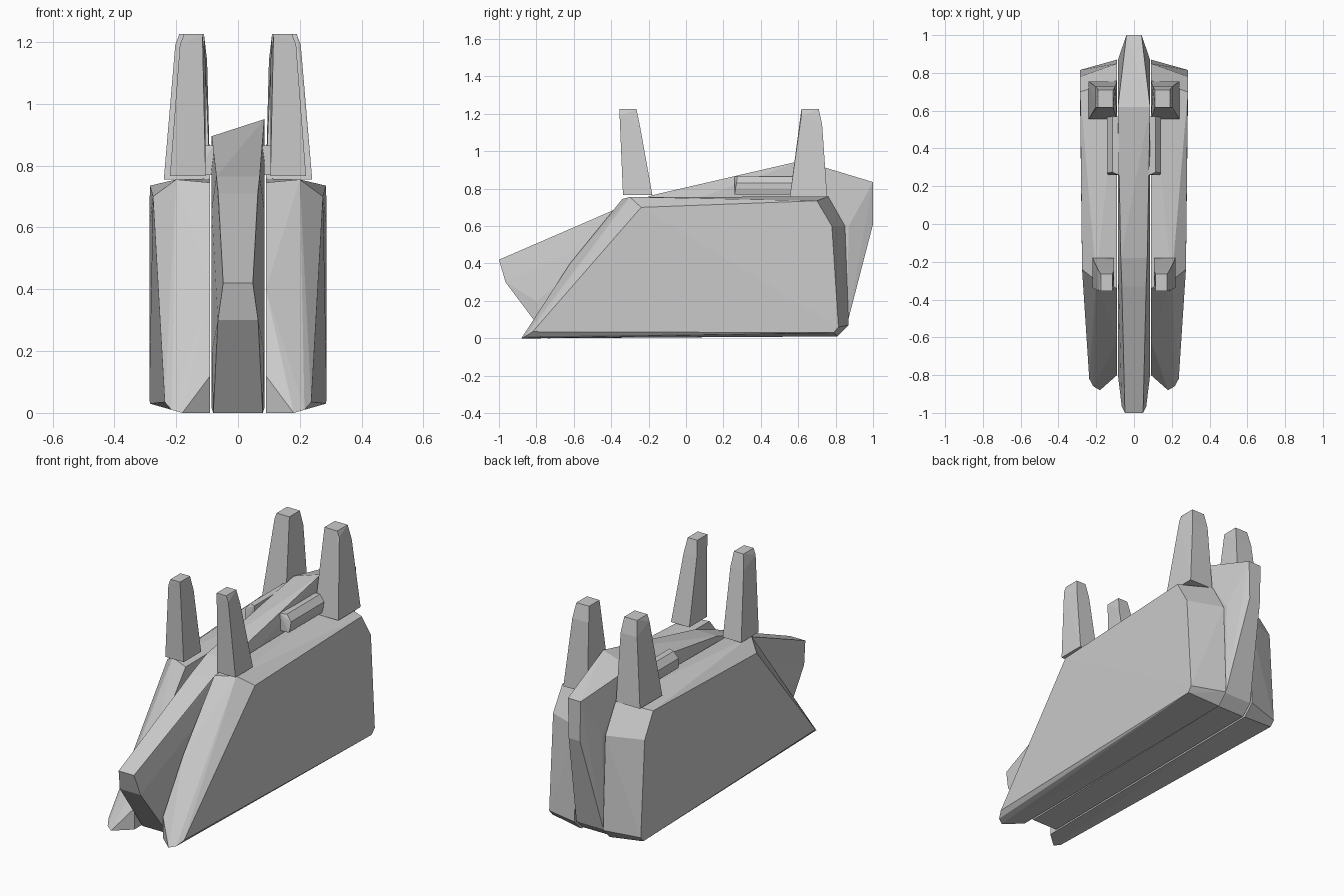
import bpy, bmesh, math


def hull(name, points, mirror=False):
    """Flat-faced convex solid around the given corner points."""
    bm = bmesh.new()
    for p in points:
        bm.verts.new(p)
    res = bmesh.ops.convex_hull(bm, input=bm.verts)
    loose = [v for v in bm.verts if not v.link_faces]
    bmesh.ops.delete(bm, geom=loose, context='VERTS')
    bmesh.ops.dissolve_limit(bm, angle_limit=math.radians(1.5),
                             verts=bm.verts, edges=bm.edges)
    bmesh.ops.recalc_face_normals(bm, faces=bm.faces)
    me = bpy.data.meshes.new(name)
    bm.to_mesh(me)
    bm.free()
    ob = bpy.data.objects.new(name, me)
    bpy.context.collection.objects.link(ob)
    if mirror:
        ob.modifiers.new("mirror", 'MIRROR')
    return ob


def section(x, yz):
    return [(x, y, z) for y, z in yz]


# Side slabs: inner profile, front ridge and outer face
slab = section(0.09, [(-0.80, 0.0), (-0.80, 0.12), (-0.62, 0.40), (-0.34, 0.745),
                      (0.76, 0.758), (0.85, 0.60), (0.87, 0.07), (0.81, 0.01)])
slab += [(0.18, -0.88, 0.0), (0.215, -0.86, 0.01), (0.20, -0.30, 0.755)]
slab += [(0.237, -0.82, 0.035), (0.275, -0.24, 0.70), (0.285, 0.70, 0.735),
         (0.287, 0.78, 0.60), (0.287, 0.815, 0.06), (0.285, 0.79, 0.03)]
hull("side_slab", slab, mirror=True)

# Central keel with a slightly tilted crest: half width, y, z
keel = [(0.048, -1.0, 0.42), (0.065, -0.965, 0.30), (0.08, -0.77, 0.065),
        (0.08, -0.74, 0.0), (0.064, -0.33, 0.71), (0.07, -0.18, 0.765),
        (0.085, -0.80, 0.20), (0.085, -0.18, 0.66),
        (0.085, 0.86, 0.07), (0.085, 0.80, 0.015),
        (0.085, 0.87, 0.60), (0.04, 1.0, 0.835), (0.035, 1.0, 0.61)]
hull("central_keel", [(s * w, y, z) for w, y, z in keel for s in (-1, 1)]
     + [(0.085, 0.62, 0.95), (-0.085, 0.62, 0.895)])


# Uprights: tapered posts with a chamfered top
def post(name, base, top, z0, shoulder):
    x0, x1, y0, y1 = base
    a0, a1, b0, b1 = top
    pts = [(x, y, z0) for x in (x0, x1) for y in (y0, y1)]
    pts += [(x, y, 1.225) for x in (a0 + 0.005, a1 - 0.005) for y in (b0, b1)]
    pts += [(x, b1 + 0.018, shoulder) for x in (a0 - 0.005, a1 + 0.008)]
    pts += [(a1 + 0.008, b0, 1.19)]
    hull(name, pts, mirror=True)


post("rear_post", (0.09, 0.24, 0.555, 0.755), (0.105, 0.195, 0.617, 0.71), 0.755, 1.14)
post("front_post", (0.105, 0.22, -0.337, -0.18), (0.11, 0.18, -0.355, -0.265), 0.767, 1.14)

# Low rails in front of the rear posts
rail = [(0.08, y, z) for y in (0.26, 0.57) for z in (0.77, 0.865)]
rail += [(0.115, y, 0.865) for y in (0.275, 0.57)]
rail += [(0.143, y, z) for y, z in ((0.265, 0.80), (0.57, 0.80), (0.27, 0.83), (0.57, 0.83))]
rail += [(0.135, y, 0.77) for y in (0.26, 0.57)]
hull("rail", rail, mirror=True)
